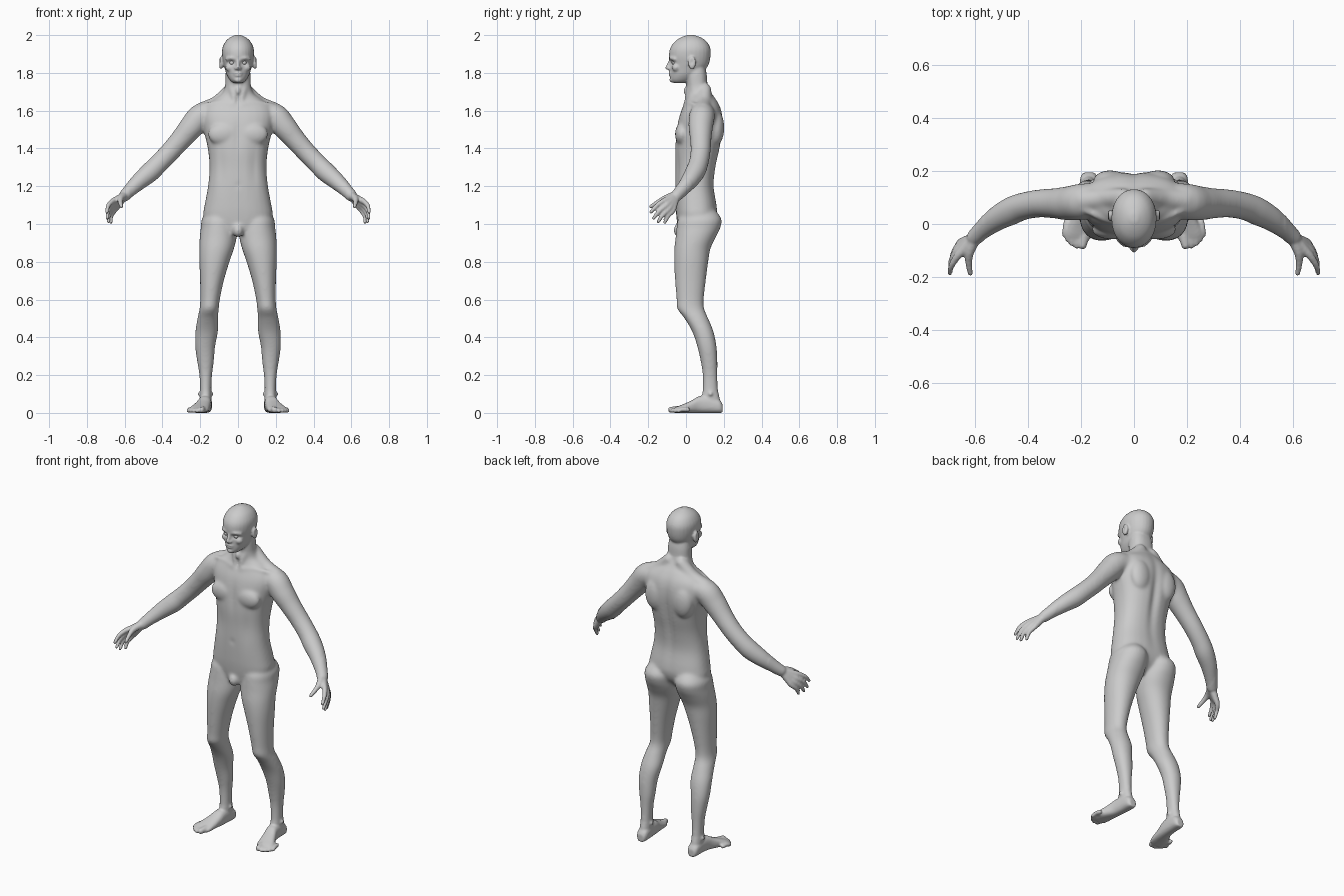
import bpy, bmesh, math
from mathutils import Vector, Matrix

cube = bpy.data.objects.get("Cube")
if cube:
    bpy.data.objects.remove(cube, do_unlink=True)

skin = bpy.data.materials.new("plain grey")
skin.use_nodes = True
GREY = (0.6, 0.6, 0.6, 1)
skin.diffuse_color = GREY
skin.node_tree.nodes["Principled BSDF"].inputs["Base Color"].default_value = GREY

bm = bmesh.new()
SIDES = 28


def refine(rows, n=5):
    """Catmull-Rom interpolation between rows of numbers."""
    out = []
    for i in range(len(rows) - 1):
        a, b, c, d = (rows[max(0, min(len(rows) - 1, i + k))] for k in (-1, 0, 1, 2))
        for s in range(n):
            t = s / n
            out.append([0.5 * (2 * q + (r - p) * t + (2 * p - 5 * q + 4 * r - u) * t * t
                        + (3 * q - p - 3 * r + u) * t ** 3) for p, q, r, u in zip(a, b, c, d)])
    return out + [list(rows[-1])]


def loft(rings):
    """Closed skin over a list of point rings."""
    vs = [[bm.verts.new(p) for p in ring] for ring in rings]
    faces = [bm.faces.new(vs[0][::-1]), bm.faces.new(vs[-1])]
    for a, b in zip(vs, vs[1:]):
        for i in range(len(a)):
            j = (i + 1) % len(a)
            faces.append(bm.faces.new((a[i], a[j], b[j], b[i])))
    bmesh.ops.recalc_face_normals(bm, faces=faces)


def oval(cu, cv, ru, rv, power):
    pts = []
    for i in range(SIDES):
        c, s = math.cos(math.tau * i / SIDES), math.sin(math.tau * i / SIDES)
        pts.append((cu + ru * math.copysign(abs(c) ** (2 / power), c),
                    cv + rv * math.copysign(abs(s) ** (2 / power), s)))
    return pts


def upright(rows, power=2.0):
    """Rows: height, centre x, half width, front y, back y."""
    loft([[(x, y, z) for x, y in oval(cx, (f + b) / 2, w, (b - f) / 2, power)]
          for z, cx, w, f, b in refine(rows)])


def ball(centre, size):
    size = size if isinstance(size, tuple) else (size,) * 3
    bmesh.ops.create_uvsphere(bm, u_segments=20, v_segments=12, radius=1,
                              matrix=Matrix.Translation(centre) @ Matrix.Diagonal((*size, 1)))


def tube(rows):
    """Rounded limb through rows of x, y, z, radius."""
    rows = refine(rows)
    pts = [Vector(r[:3]) for r in rows]
    rings = []
    for i, p in enumerate(pts):
        t = (pts[min(i + 1, len(pts) - 1)] - pts[max(i - 1, 0)]).normalized()
        u = t.cross(Vector((0.3, 1, 0.2))).normalized()
        if i and u.dot(last) < 0:
            u = -u
        last, v = u, t.cross(u)
        rings.append([p + u * a + v * b for a, b in oval(0, 0, rows[i][3], rows[i][3], 2)])
    loft(rings)
    ball(pts[0], rows[0][3])
    ball(pts[-1], rows[-1][3])


# Legs with buttocks, knees and calves
upright([(1.09, .095, .05, .01, .14), (1.03, .10, .09, -.04, .187), (.98, .102, .095, -.05, .182),
         (.93, .105, .098, -.055, .158), (.87, .113, .092, -.062, .13), (.8, .125, .08, -.063, .118),
         (.7, .138, .063, -.058, .105), (.6, .148, .052, -.05, .094), (.55, .153, .051, -.046, .097),
         (.5, .16, .055, -.008, .118), (.43, .166, .06, .033, .146), (.35, .174, .053, .06, .162),
         (.27, .172, .044, .078, .167), (.2, .171, .034, .088, .167), (.12, .171, .03, .088, .17),
         (.07, .171, .031, .08, .18), (.02, .17, .03, .07, .185)], 2.1)

# Feet, lofted from heel to ball, with ankle bones
foot = [(.194, .17, .02, .045), (.175, .17, .032, .07), (.12, .172, .034, .09), (.07, .177, .036, .088),
        (.03, .188, .042, .066), (-.01, .2, .049, .048), (-.04, .207, .051, .036), (-.058, .208, .044, .028)]
loft([[(x, y, z) for x, z in oval(cx, top / 2, w, top / 2, 2.5)] for y, cx, w, top in refine(foot)])
for x in (.143, .2):
    ball((x, .13, .1), .013)
# Toes
tube([(.185, -.02, .019, .019), (.189, -.055, .018, .018), (.194, -.08, .016, .016)])
for x, tip in ((.216, -.083), (.234, -.073), (.249, -.058), (.261, -.04)):
    tube([(x - .008, tip + .05, .017, .012), (x - .002, tip + .02, .017, .011), (x, tip, .011, .011)])

# Arms
tube([(.10, .095, 1.58, .06), (.19, .085, 1.573, .068), (.245, .078, 1.515, .065), (.30, .078, 1.45, .057),
      (.36, .077, 1.382, .053), (.42, .066, 1.32, .052), (.465, .048, 1.275, .053), (.52, .018, 1.228, .046),
      (.57, -.022, 1.18, .036), (.60, -.05, 1.15, .031)])
# Palm and fingers, each ray running from wrist to fingertip
for knuckle, tip in (((.668, -.125, 1.118), (.694, -.185, 1.063)), ((.672, -.108, 1.096), (.692, -.172, 1.03)),
                     ((.667, -.09, 1.08), (.686, -.147, 1.012)), ((.655, -.07, 1.07), (.673, -.113, 1.008))):
    k, t, w = Vector(knuckle), Vector(tip), Vector((.602, -.053, 1.148))
    start = w.lerp(k, .12)
    middle = k.lerp(t, .5) + Vector((.007, -.003, .004))
    tube([(*start, .021), (*w.lerp(k, .6), .018), (*k, .014), (*middle, .0115), (*t, .009)])
# Thumb
tube([(.603, -.06, 1.148, .024), (.62, -.105, 1.137, .018), (.623, -.145, 1.117, .013), (.617, -.186, 1.093, .010)])

# Shoulder slope, collarbone, neck cord, shoulder blade and chest
tube([(.04, .1, 1.71, .035), (.11, .095, 1.64, .04), (.19, .088, 1.6, .045)])
tube([(.02, -.008, 1.632, .010), (.1, .015, 1.643, .011), (.18, .05, 1.628, .012)])
tube([(.052, .06, 1.79, .015), (.035, .02, 1.72, .014), (.014, -.004, 1.645, .011)])
ball((.09, .16, 1.51), (.065, .043, .095))
ball((.08, -.022, 1.475), (.08, .037, .06))
# Ears, brows, nostrils and cheeks
ball((.09, .032, 1.853), (.013, .021, .034))
tube([(.014, -.081, 1.873, .009), (.035, -.077, 1.879, .010), (.056, -.058, 1.873, .011)])
ball((.011, -.09, 1.823), (.008, .010, .008))
ball((.043, -.052, 1.828), (.024, .022, .022))

# Mirror the paired parts
copy = bmesh.ops.duplicate(bm, geom=bm.verts[:] + bm.edges[:] + bm.faces[:])["geom"]
for v in (g for g in copy if isinstance(g, bmesh.types.BMVert)):
    v.co.x *= -1
bmesh.ops.reverse_faces(bm, faces=[g for g in copy if isinstance(g, bmesh.types.BMFace)])

# Torso and neck
upright([(.945, 0, .10, -.035, .09), (1.0, 0, .165, -.046, .145), (1.05, 0, .184, -.052, .165),
         (1.1, 0, .177, -.055, .163), (1.2, 0, .159, -.057, .148), (1.3, 0, .151, -.056, .158),
         (1.4, 0, .16, -.058, .18), (1.5, 0, .183, -.05, .195), (1.57, 0, .195, -.036, .194),
         (1.62, 0, .18, -.017, .182), (1.66, 0, .13, .0, .16), (1.69, 0, .086, .006, .138),
         (1.73, 0, .069, .004, .116), (1.79, 0, .066, .0, .11), (1.84, 0, .06, .0, .10)], 2.4)
ball((0, -.035, .967), (.03, .032, .038))

# Head
upright([(1.747, 0, .026, -.07, .01), (1.762, 0, .043, -.082, .04), (1.79, 0, .06, -.084, .08),
         (1.82, 0, .069, -.084, .105), (1.85, 0, .077, -.085, .122), (1.89, 0, .084, -.09, .13),
         (1.93, 0, .083, -.084, .129), (1.965, 0, .067, -.06, .11), (1.987, 0, .043, -.028, .08),
         (2.001, 0, .014, .008, .04)], 2.1)
# Nose, lips, chin and throat
tube([(0, -.083, 1.868, .008), (0, -.092, 1.845, .009), (0, -.098, 1.827, .0105)])
ball((0, -.082, 1.799), (.024, .011, .006))
ball((0, -.081, 1.787), (.021, .011, .006))
ball((0, -.075, 1.763), (.02, .013, .014))
ball((0, .0, 1.705), (.014, .018, .022))

mesh = bpy.data.meshes.new("body")
bm.to_mesh(mesh)
bm.free()
mesh.materials.append(skin)
body = bpy.data.objects.new("body", mesh)
bpy.context.collection.objects.link(body)
bpy.context.view_layer.objects.active = body
body.select_set(True)

# Fuse everything into one continuous skin
fuse = body.modifiers.new("fuse", "REMESH")
fuse.mode = "VOXEL"
fuse.voxel_size = 0.006
bpy.ops.object.modifier_apply(modifier=fuse.name)
mesh = body.data

# Sculpted hollows: centre, reach per axis, push (mirrored in x)
hollows = [((.032, -.086, 1.854), (.017, .04, .011), (0, .013, 0)),    # eye sockets
           ((.104, .03, 1.858), (.01, .011, .018), (-.008, 0, 0)),     # ears
           ((0, -.085, 1.793), (.02, .03, .003), (0, .005, 0)),        # mouth
           ((0, -.06, 1.205), (.008, .03, .010), (0, .010, 0)),        # navel
           ((0, .19, 1.38), (.02, .06, .22), (0, -.016, 0)),           # spine
           ((0, -.05, 1.47), (.014, .04, .09), (0, .008, 0)),          # breastbone
           ((.085, -.06, 1.30), (.02, .04, .10), (0, .006, 0)),        # side of the abdomen
           ((0, -.01, 1.65), (.018, .03, .014), (0, .010, 0))]         # throat pit
for v in mesh.vertices:
    p = Vector((abs(v.co.x), v.co.y, v.co.z))
    for centre, reach, push in hollows:
        d = sum(((p[k] - centre[k]) / reach[k]) ** 2 for k in range(3))
        if d < 9:
            move = Vector(push) * math.exp(-d)
            v.co += Vector((math.copysign(move.x, move.x * v.co.x), move.y, move.z))

# Blend the large muscles strongly; keep hands, feet and face crisp
broad = body.vertex_groups.new(name="broad")
broad.add([v.index for v in mesh.vertices
           if .11 < v.co.z < 1.74 and abs(v.co.x) < .57], 1.0, "REPLACE")
for name, group, steps in (("blend muscles", "broad", 26), ("soften", "", 3)):
    m = body.modifiers.new(name, "SMOOTH")
    m.factor, m.iterations, m.vertex_group = 0.5, steps, group
    bpy.ops.object.modifier_apply(modifier=m.name)

# Eyeballs under the lids
for s in (1, -1):
    bpy.ops.mesh.primitive_uv_sphere_add(segments=20, ring_count=12, radius=.0125,
                                         location=(s * .032, -.063, 1.854))
    eye = bpy.context.object
    eye.name = "left_eye" if s > 0 else "right_eye"
    eye.data.materials.append(skin)
    bpy.ops.object.shade_smooth()

# Flat soles
for v in body.data.vertices:
    v.co.z = max(v.co.z, 0)
body.data.shade_smooth()
